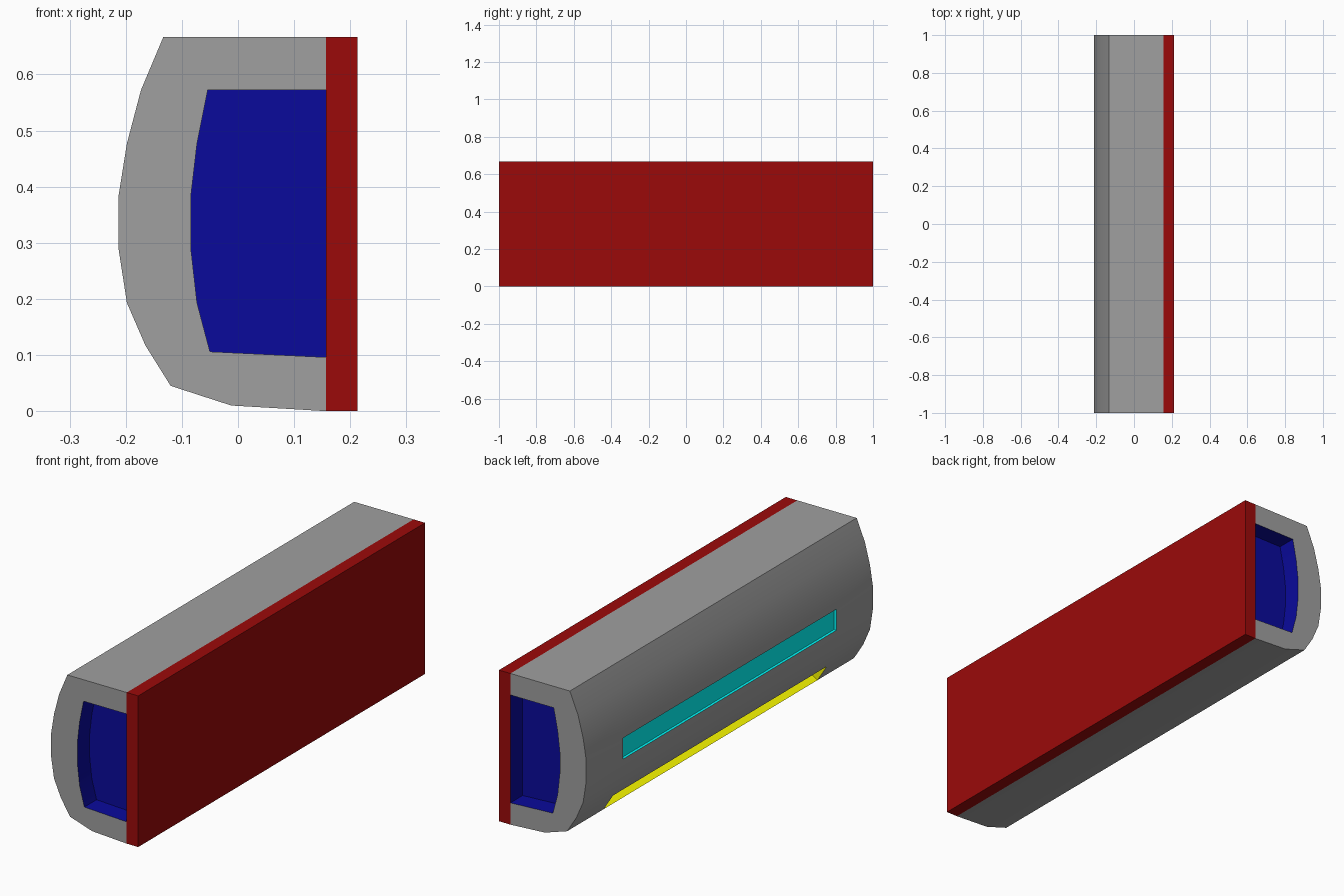
import bpy, bmesh
from mathutils import Vector

if "Cube" in bpy.data.objects:
    bpy.data.objects.remove(bpy.data.objects["Cube"])

WALL = 0.157                      # plane where the housing meets the back plate
SLOT_Y = 0.745                    # half length of the long side slots
ROWS = (-1, -SLOT_Y, SLOT_Y, 1)

# Outer and inner cross-sections (x, z), both running from top right to bottom right
OUTER = [(WALL, 0.667), (-0.133, 0.667), (-0.173, 0.572), (-0.198, 0.477),
         (-0.213, 0.383), (-0.213, 0.29), (-0.198, 0.193), (-0.165, 0.117),
         (-0.12, 0.045), (-0.012, 0.01), (WALL, 0.0)]
INNER = [(WALL, 0.572), (-0.054, 0.572), (-0.073, 0.477), (-0.084, 0.383),
         (-0.084, 0.29), (-0.073, 0.193), (-0.05, 0.106), (WALL, 0.096)]


def material(name, color):
    m = bpy.data.materials.new(name)
    m.diffuse_color = (*color, 1)
    m.use_nodes = True
    m.node_tree.nodes["Principled BSDF"].inputs["Base Color"].default_value = m.diffuse_color
    return m


def make_object(name, bm, mats):
    bmesh.ops.recalc_face_normals(bm, faces=bm.faces[:])
    me = bpy.data.meshes.new(name)
    bm.to_mesh(me)
    bm.free()
    for m in mats:
        me.materials.append(m)
    ob = bpy.data.objects.new(name, me)
    bpy.context.collection.objects.link(ob)
    return ob


def recess(bm, face, offset, index):
    """Push one face inwards and colour its floor and walls."""
    face.material_index = index
    floor = bmesh.ops.extrude_discrete_faces(bm, faces=[face])["faces"][0]
    bmesh.ops.translate(bm, verts=floor.verts[:], vec=Vector(offset))
    for e in floor.edges:
        for f in e.link_faces:
            f.material_index = index


grey = material("grey", (0.35, 0.35, 0.35))
red = material("red", (0.33, 0.003, 0.003))
blue = material("blue", (0.003, 0.003, 0.33))
cyan = material("cyan", (0.0, 1.0, 1.0))
yellow = material("yellow", (1.0, 1.0, 0.0))

# Housing: curved shell lofted along y, its flat side closed by the back plate
bm = bmesh.new()
rings = [[bm.verts.new((x, y, z)) for x, z in OUTER] for y in ROWS]
middle = []
for r, (a, b) in enumerate(zip(rings, rings[1:])):
    for i in range(len(OUTER) - 1):
        f = bm.faces.new((a[i], a[i + 1], b[i + 1], b[i]))
        if r == 1:
            middle.append(f)

# End rims with a shallow pocket in each
pockets = []
for ring, y in ((rings[0], -1), (rings[-1], 1)):
    inner = [bm.verts.new((x, y, z)) for x, z in INNER]
    bm.faces.new(ring + inner[::-1])
    pockets.append((bm.faces.new(inner), y))
for f, y in pockets:
    recess(bm, f, (0, -0.085 * y, 0), 1)

# Long slots in the side and lower facets
recess(bm, middle[4], (0.012, 0, 0), 2)
recess(bm, middle[7], (0.03, 0, 0.019), 3)

housing = make_object("housing", bm, (grey, blue, cyan, yellow))
bpy.context.view_layer.objects.active = housing
housing.select_set(True)
bpy.ops.object.shade_smooth_by_angle()

# Flat back plate, open on the side that sits against the housing
bm = bmesh.new()
bmesh.ops.create_cube(bm, size=1)
bmesh.ops.scale(bm, verts=bm.verts[:], vec=(0.213 - WALL, 2, 0.667))
bmesh.ops.translate(bm, verts=bm.verts[:], vec=((WALL + 0.213) / 2, 0, 0.3335))
hidden = [f for f in bm.faces if f.calc_center_median().x < WALL + 0.01]
bmesh.ops.delete(bm, geom=hidden, context='FACES')
make_object("back_plate", bm, (red,))
